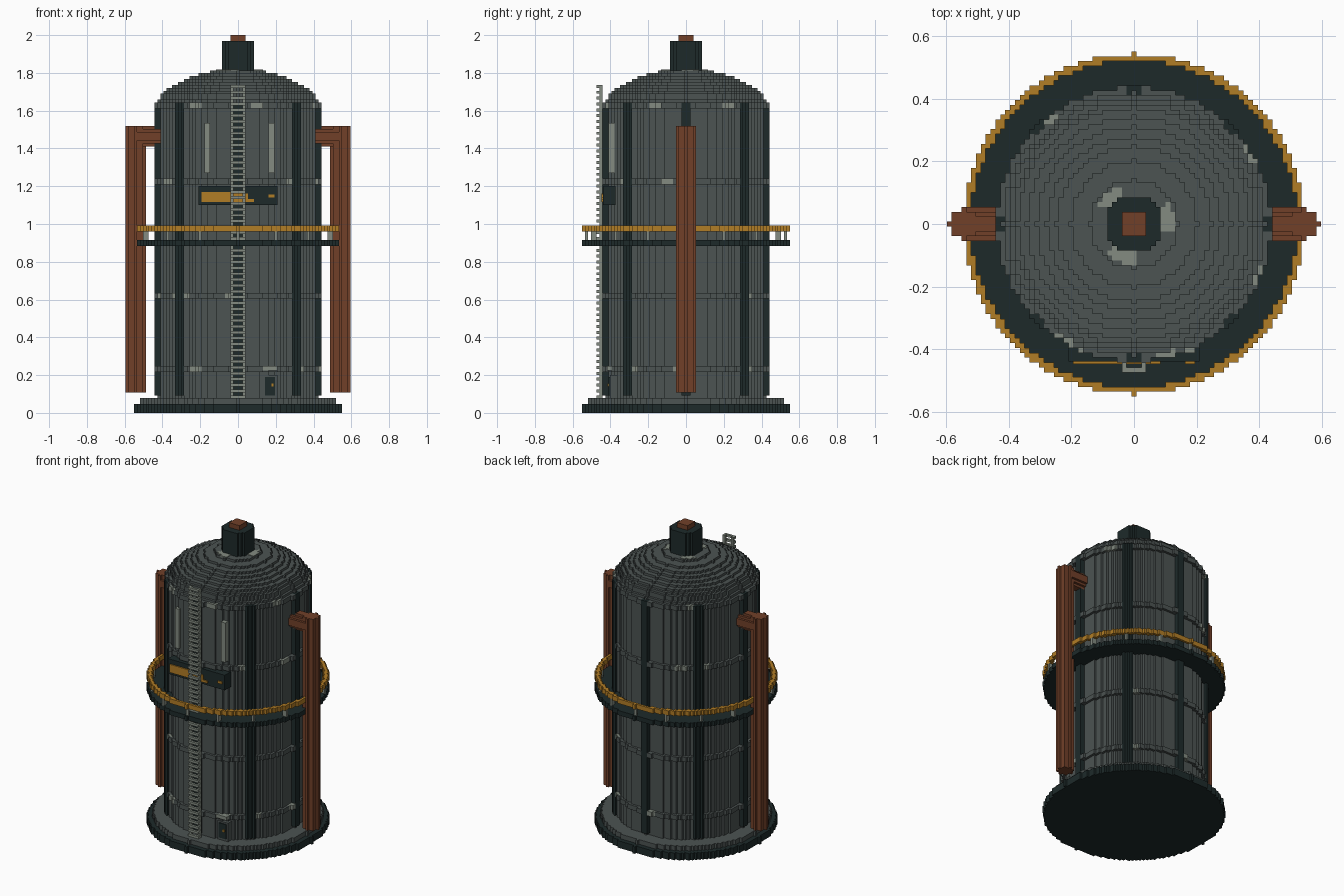
import bpy, bmesh, math, random

random.seed(4)
V = 2 / 129          # edge of one block; all sizes below are in blocks
if "Cube" in bpy.data.objects:
    bpy.data.objects.remove(bpy.data.objects["Cube"])


def material(name, *rgb):
    m = bpy.data.materials.new(name)
    m.use_nodes = True
    col = tuple((c / 255) ** 2.2 for c in rgb) + (1,)
    m.diffuse_color = col
    m.node_tree.nodes["Principled BSDF"].inputs["Base Color"].default_value = col
    return m


GREY = material("steel grey", 77, 84, 83)
DARK = material("dark iron", 35, 46, 46)
RUST = material("rust brown", 113, 66, 45)
GOLD = material("safety yellow", 176, 124, 42)
PALE = material("worn pale grey", 130, 138, 128)


def finish(name, bm, *mats):
    bmesh.ops.recalc_face_normals(bm, faces=bm.faces)
    bmesh.ops.scale(bm, vec=(V, V, V), verts=bm.verts)
    me = bpy.data.meshes.new(name)
    bm.to_mesh(me)
    bm.free()
    for m in mats:
        me.materials.append(m)
    ob = bpy.data.objects.new(name, me)
    bpy.context.collection.objects.link(ob)
    return ob


def raise_faces(bm, height):
    ext = bmesh.ops.extrude_face_region(bm, geom=bm.faces[:], use_keep_orig=True)
    verts = [g for g in ext["geom"] if isinstance(g, bmesh.types.BMVert)]
    bmesh.ops.translate(bm, verts=verts, vec=(0, 0, height))


def add_disc(bm, r2, z0, z1, cx=0, cy=0, along_x=False):
    """Prism with a staircase circle outline, r2 being the squared radius."""
    part = bmesh.new()
    n = math.isqrt(r2)
    right = []
    for y in range(-n, n + 1):
        w = math.isqrt(r2 - y * y) + 0.5
        right += [(w, y - 0.5), (w, y + 0.5)]
    loop = right + [(-x, y) for x, y in reversed(right)]
    part.faces.new([part.verts.new((x + cx, y + cy, z0)) for x, y in dict.fromkeys(loop)])
    raise_faces(part, z1 - z0)
    if along_x:
        for v in part.verts:
            v.co = v.co.zxy
    tmp = bpy.data.meshes.new("part")
    part.to_mesh(tmp)
    part.free()
    bm.from_mesh(tmp)
    bpy.data.meshes.remove(tmp)


def disc(name, mat, *args, **kw):
    bm = bmesh.new()
    add_disc(bm, *args, **kw)
    return finish(name, bm, mat)


def cells(name, z0, z1, rule, *mats, reach=36):
    """Blocks wherever rule(radius, angle) holds; the rule gives material number + 1."""
    bm = bmesh.new()
    for x in range(-reach, reach + 1):
        for y in range(-reach, reach + 1):
            hit = rule(math.hypot(x, y), math.atan2(y, x))
            if hit:
                f = bm.faces.new([bm.verts.new((x + a, y + b, z0)) for a, b in
                                  ((-.5, -.5), (.5, -.5), (.5, .5), (-.5, .5))])
                f.material_index = int(hit) - 1
    bmesh.ops.remove_doubles(bm, verts=bm.verts, dist=0.01)
    raise_faces(bm, z1 - z0)
    return finish(name, bm, *mats)


def boxes(name, mat, *spans):
    """Boxes given as (x0, x1, y0, y1, z0, z1)."""
    bm = bmesh.new()
    for x0, x1, y0, y1, z0, z1 in spans:
        for v in bmesh.ops.create_cube(bm, size=1)["verts"]:
            v.co = ((x0 + x1) / 2 + v.co.x * (x1 - x0),
                    (y0 + y1) / 2 + v.co.y * (y1 - y0),
                    (z0 + z1) / 2 + v.co.z * (z1 - z0))
    return finish(name, bm, mat)


def near_spoke(r, a, count, half):
    step = 2 * math.pi / count
    return abs(r * math.sin((a + step / 2) % step - step / 2)) <= half


# Foundation and tank wall
disc("base_plate", DARK, 35 ** 2, 0, 3)
disc("base_step", GREY, 33 ** 2, 3, 5)
disc("tank_wall", GREY, 27 ** 2, 5, 106)

# Stepped dome
dome = bmesh.new()
for i, r in enumerate((27, 26, 26, 25, 24, 22, 20, 18, 16, 13, 9)):
    add_disc(dome, r * r, 106 + i, 107 + i)
finish("dome", dome, GREY)
cells("dome_scuffs", 116, 117.2,
      lambda r, a: 5 < r < 8.5 and math.sin(3 * a + 1) > 0.45, PALE, reach=9)

# Chimney
disc("chimney", DARK, 34, 116, 127)
boxes("chimney_cap", RUST, (-2.5, 2.5, -2.5, 2.5, 127, 129))

# Vertical ribs and hoops with worn patches
cells("ribs", 6, 106, lambda r, a: 27 < r < 28.5 and near_spoke(r, a, 8, 1.6), DARK)
for z in (14, 39, 78, 104):
    worn = {random.randrange(40) for _ in range(5)}

    def hoop(r, a):
        if 27 < r <= 28.2 and not near_spoke(r, a, 8, 1.6):
            return 2 if int((a + math.pi) / (2 * math.pi) * 40) in worn else 1
    cells("hoop", z, z + 2, hoop, GREY, PALE)

# Walkway with railing
cells("walkway", 57, 59, lambda r, a: 27 < r <= 35, DARK)
cells("railing", 62, 64, lambda r, a: 33.6 < r <= 35, GOLD)
cells("railing_posts", 59, 62,
      lambda r, a: 33.6 < r < 34.8 and near_spoke(r, a, 16, 0.7), PALE)

# Side pipes with elbows into the wall
for side, label in ((1, "left"), (-1, "right")):
    pipe = bmesh.new()
    add_disc(pipe, 9, 7, 98, cx=35 * side)
    add_disc(pipe, 10, *sorted((26 * side, 35 * side)), cy=94.5, along_x=True)
    finish(label + "_pipe", pipe, RUST)

# Ladder
boxes("ladder_rails", PALE, *[(x - .5, x + .5, -29.5, -28.5, 5, 112) for x in (-2, 2)])
boxes("ladder_rungs", PALE, *[(-2.5, 2.5, -30.5, -29.5, z, z + 1) for z in range(5, 112, 2)])
boxes("ladder_brackets", PALE,
      *[(x - .5, x + .5, -28.5, -26, z, z + 1) for x in (-2, 2) for z in (14, 39, 78, 104)])

# Broken sign board
boxes("sign_board", DARK, (-13.5, 13.5, -28.3, -24, 71, 77.5))
boxes("sign_stripes", GOLD, (-12.5, -2.5, -28.8, -28.2, 72, 75.5),
      (-2.5, 3.5, -28.8, -28.2, 72, 75), (3.5, 5.5, -28.8, -28.2, 72, 73),
      (10.5, 12.5, -28.8, -28.2, 73.5, 74.5))

# Slit windows
boxes("slit_windows", PALE, (-11.5, -9.5, -26.5, -23, 82, 99), (10.5, 12.5, -26.5, -23, 82, 99))

# Service hatch
boxes("hatch_frame", GREY, (8.5, 13.5, -26, -21, 5, 13))
boxes("hatch_door", DARK, (9.3, 12.7, -26.4, -25.9, 6, 12.3))
boxes("hatch_lamp", PALE, (8.5, 13.5, -27, -22, 14.5, 16))
boxes("hatch_handle", GOLD, (11.5, 12.2, -26.8, -26.3, 9, 10))
